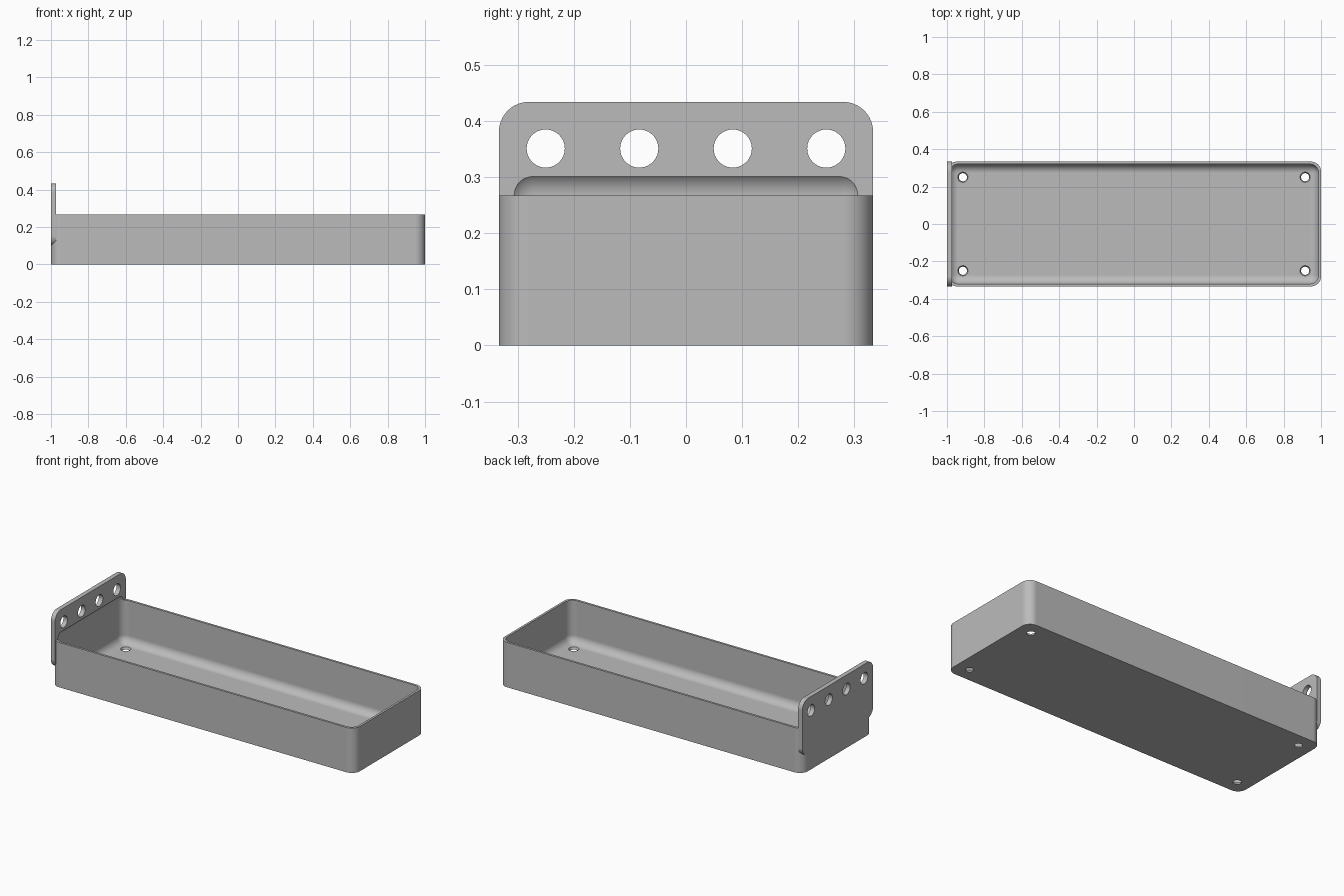
import bpy
import bmesh
import math
from mathutils import Matrix, Vector

cube = bpy.data.objects.get("Cube")
if cube:
    bpy.data.objects.remove(cube, do_unlink=True)

HALF_W, HEIGHT = 1 / 3, 0.267
WALL, PLATE_T = 0.0133, 0.027

grey = bpy.data.materials.new("plain grey")
grey.use_nodes = True
COLOUR = (0.5, 0.5, 0.5, 1)
grey.diffuse_color = COLOUR
grey.node_tree.nodes["Principled BSDF"].inputs["Base Color"].default_value = COLOUR


def finish(bm, name):
    bmesh.ops.recalc_face_normals(bm, faces=bm.faces)
    mesh = bpy.data.meshes.new(name)
    bm.to_mesh(mesh)
    bm.free()
    mesh.materials.append(grey)
    obj = bpy.data.objects.new(name, mesh)
    bpy.context.collection.objects.link(obj)
    return obj


def rounded_box(name, low, high, radius, axis=None, segments=12):
    """Box with rounded edges: only those along one axis, or all of them."""
    low, high = Vector(low), Vector(high)
    bm = bmesh.new()
    bmesh.ops.create_cube(bm, size=1)
    for v in bm.verts:
        v.co = Vector([l + (c + 0.5) * (h - l) for c, l, h in zip(v.co, low, high)])
    edges = [e for e in bm.edges if axis is None or
             abs((e.verts[0].co - e.verts[1].co).normalized()[axis]) > 0.9]
    bmesh.ops.bevel(bm, geom=edges, offset=radius, segments=segments,
                    profile=0.5, affect='EDGES')
    return finish(bm, name)


def round_cutter(name, spot, r_low, r_high, depth, turn=Matrix()):
    bm = bmesh.new()
    bmesh.ops.create_cone(bm, cap_ends=True, segments=40, radius1=r_low,
                          radius2=r_high, depth=depth,
                          matrix=Matrix.Translation(spot) @ turn)
    return finish(bm, name)


def apply_boolean(target, tool, operation):
    mod = target.modifiers.new("boolean", 'BOOLEAN')
    mod.operation, mod.solver, mod.object = operation, 'EXACT', tool
    bpy.context.view_layer.objects.active = target
    bpy.ops.object.modifier_apply(modifier=mod.name)
    bpy.data.objects.remove(tool, do_unlink=True)


# Tray body and the upright plate joined flush with its end
tray = rounded_box("tray", (-1, -HALF_W, 0), (1, HALF_W, HEIGHT), 0.053, axis=2)
plate = rounded_box("hanging_plate", (-1, -HALF_W, 0.1),
                    (-1 + PLATE_T, HALF_W, 0.434), 0.053, axis=0)
apply_boolean(tray, plate, 'UNION')

# Hollow with rounded edges, which also bites into the foot of the plate
hollow = rounded_box("hollow", (-1 + WALL, -HALF_W + WALL, WALL),
                     (1 - WALL, HALF_W - WALL, HEIGHT + 0.048), 0.047)
apply_boolean(tray, hollow, 'DIFFERENCE')

# Row of holes through the plate
for i in range(4):
    y = (i - 1.5) / 6
    hole = round_cutter("plate_hole", (-1 + PLATE_T / 2, y, 0.351), 0.034, 0.034,
                        0.1, Matrix.Rotation(math.pi / 2, 4, 'Y'))
    apply_boolean(tray, hole, 'DIFFERENCE')

# Tapered drain holes in the corners of the floor
for x in (-0.915, 0.915):
    for y in (-0.25, 0.25):
        hole = round_cutter("drain_hole", (x, y, WALL / 2), 0.018, 0.031, 0.03)
        apply_boolean(tray, hole, 'DIFFERENCE')

# Smooth rounded edges, flat large faces
bpy.ops.object.select_all(action='DESELECT')
tray.select_set(True)
bpy.context.view_layer.objects.active = tray
bpy.ops.object.shade_smooth_by_angle(angle=math.radians(30))
weighted = tray.modifiers.new("weighted normals", 'WEIGHTED_NORMAL')
weighted.keep_sharp = True
